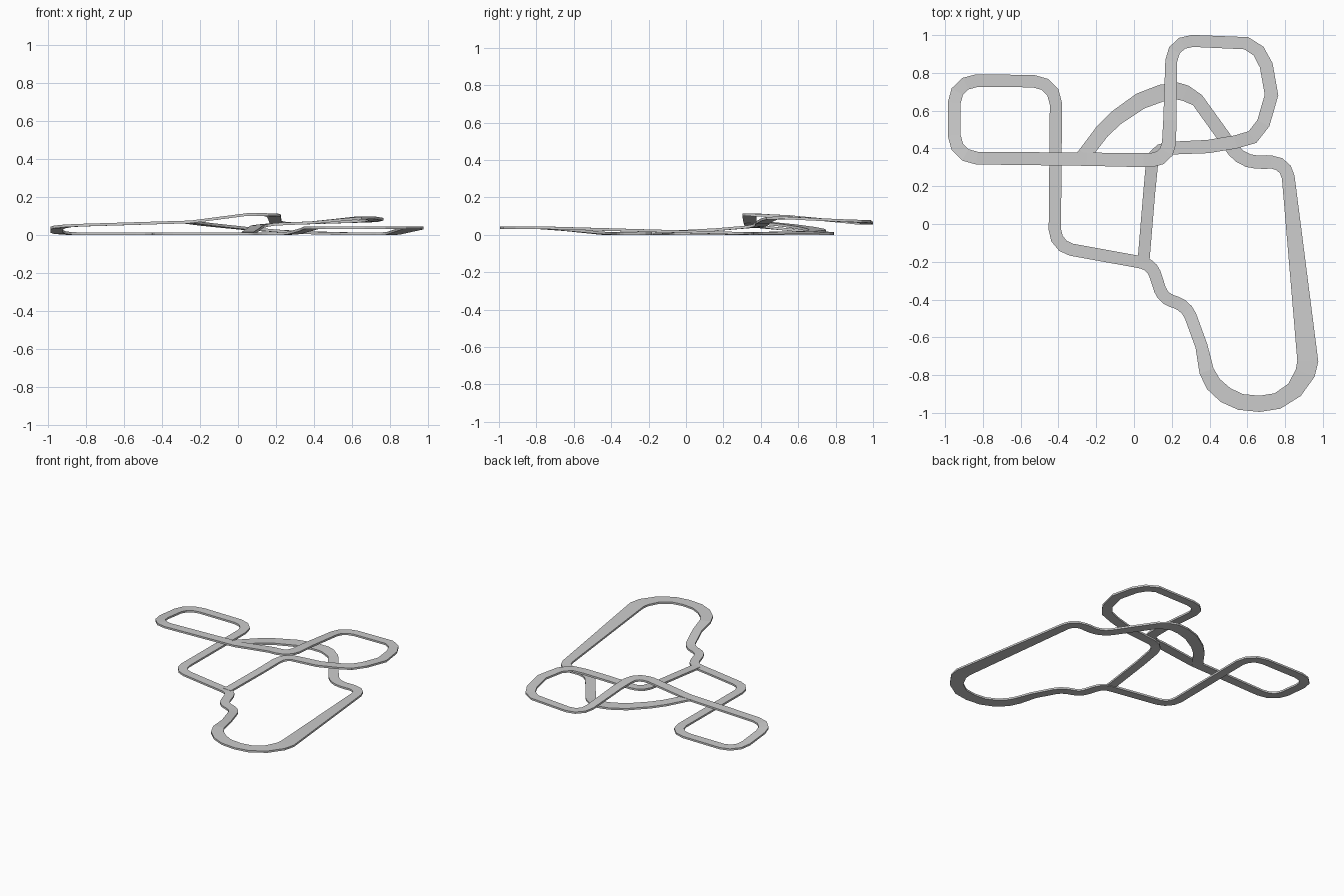
import bpy, bmesh
from mathutils import Vector
from mathutils.geometry import interpolate_bezier

THICK = 0.014


def round_corners(nodes):
    """nodes: (x, y, top z, width, corner trim). Returns (point, width) pairs."""
    pts = [Vector(n[:3]) for n in nodes]
    out = []
    for i, n in enumerate(nodes):
        w, trim = n[3], n[4]
        if not trim:
            out.append((pts[i], w))
            continue
        a, b = [pts[i] + (pts[j] - pts[i]).normalized() * trim for j in (i - 1, i + 1)]
        k = 0.55
        for p in interpolate_bezier(a, a.lerp(pts[i], k), b.lerp(pts[i], k), b, 4):
            out.append((p, w))
    return out


def road(name, nodes):
    """Sweep a flat rectangular road section along the path with mitred joints."""
    path = round_corners(nodes)
    bm = bmesh.new()
    rings = []
    for i, (p, w) in enumerate(path):
        d_in = (p - path[i - 1][0]).xy.normalized() if i else None
        d_out = (path[i + 1][0] - p).xy.normalized() if i < len(path) - 1 else d_in
        d_in = d_in or d_out
        t = (d_in + d_out).normalized()
        side = Vector((-t.y, t.x, 0)) * (w / 2 / max(t.dot(d_in), 0.5))
        down = Vector((0, 0, -THICK))
        rings.append([bm.verts.new(v) for v in
                      (p + side, p - side, p - side + down, p + side + down)])
    for a, b in zip(rings, rings[1:]):
        for k in range(4):
            m = (k + 1) % 4
            bm.faces.new((a[k], a[m], b[m], b[k]))
    bm.faces.new(rings[0])
    bm.faces.new(rings[-1][::-1])
    bmesh.ops.recalc_face_normals(bm, faces=bm.faces)
    mesh = bpy.data.meshes.new(name)
    bm.to_mesh(mesh)
    bm.free()
    bpy.context.collection.objects.link(bpy.data.objects.new(name, mesh))


G = THICK  # ground level road top

# West loop, bridge, north-east loop and the ramp back to the junction
road("loop_road", [
    (0.06, -0.207, G, .065, 0), (-0.42, -0.12, G, .065, .09),
    (-0.412, 0.755, G, .065, .12), (-0.952, 0.76, G, .067, .12),
    (-0.952, 0.35, .055, .067, .12), (-0.25, 0.343, .076, .07, 0),
    (0.05, 0.338, .115, .074, 0), (0.182, 0.338, .115, .074, .09),
    (0.19, 0.55, .105, .07, 0), (0.2, 0.974, .065, .063, .11),
    (0.595, 0.957, .078, .065, 0), (0.66, 0.915, .08, .067, 0),
    (0.70, 0.84, .083, .07, 0), (0.728, 0.683, .09, .07, 0),
    (0.685, 0.534, .098, .07, 0), (0.627, 0.46, .096, .07, 0),
    (0.537, 0.434, .087, .07, 0), (0.39, 0.41, .072, .07, 0),
    (0.2, 0.402, .064, .068, 0), (0.103, 0.402, .055, .065, .08),
    (0.08, 0.16, .035, .063, 0), (0.05, -0.2, G + .002, .063, 0)])

# Descending branch, passing under both lanes, to the east corner
road("branch_road", [
    (-0.28, 0.345, .075, .075, 0), (-0.26, 0.37, .075, .075, 0),
    (-0.167, 0.492, .063, .078, 0), (-0.093, 0.563, .055, .082, 0),
    (0.034, 0.651, .042, .088, 0), (0.146, 0.693, .033, .09, 0),
    (0.23, 0.704, .027, .088, 0), (0.272, 0.693, .024, .085, 0),
    (0.336, 0.656, .02, .07, 0), (0.572, 0.328, G, .07, .075),
    (0.7, 0.328, G, .072, 0)])

# East straight, raised southern bend and the kinks up to the junction
road("south_road", [
    (0.7, 0.328, G, .072, 0), (0.808, 0.328, G, .068, .08),
    (0.92, -0.725, .044, .11, 0), (0.907, -0.788, .045, .105, 0),
    (0.85, -0.878, .045, .09, 0), (0.76, -0.937, .045, .085, 0),
    (0.664, -0.952, .045, .085, 0), (0.563, -0.942, .045, .085, 0),
    (0.484, -0.905, .045, .088, 0), (0.42, -0.847, .045, .085, 0),
    (0.384, -0.778, .045, .078, 0), (0.357, -0.646, .035, .065, 0),
    (0.278, -0.43, G, .065, .06), (0.153, -0.395, G, .065, .05),
    (0.095, -0.215, G, .065, .05), (0.02, -0.2, G, .065, 0)])
